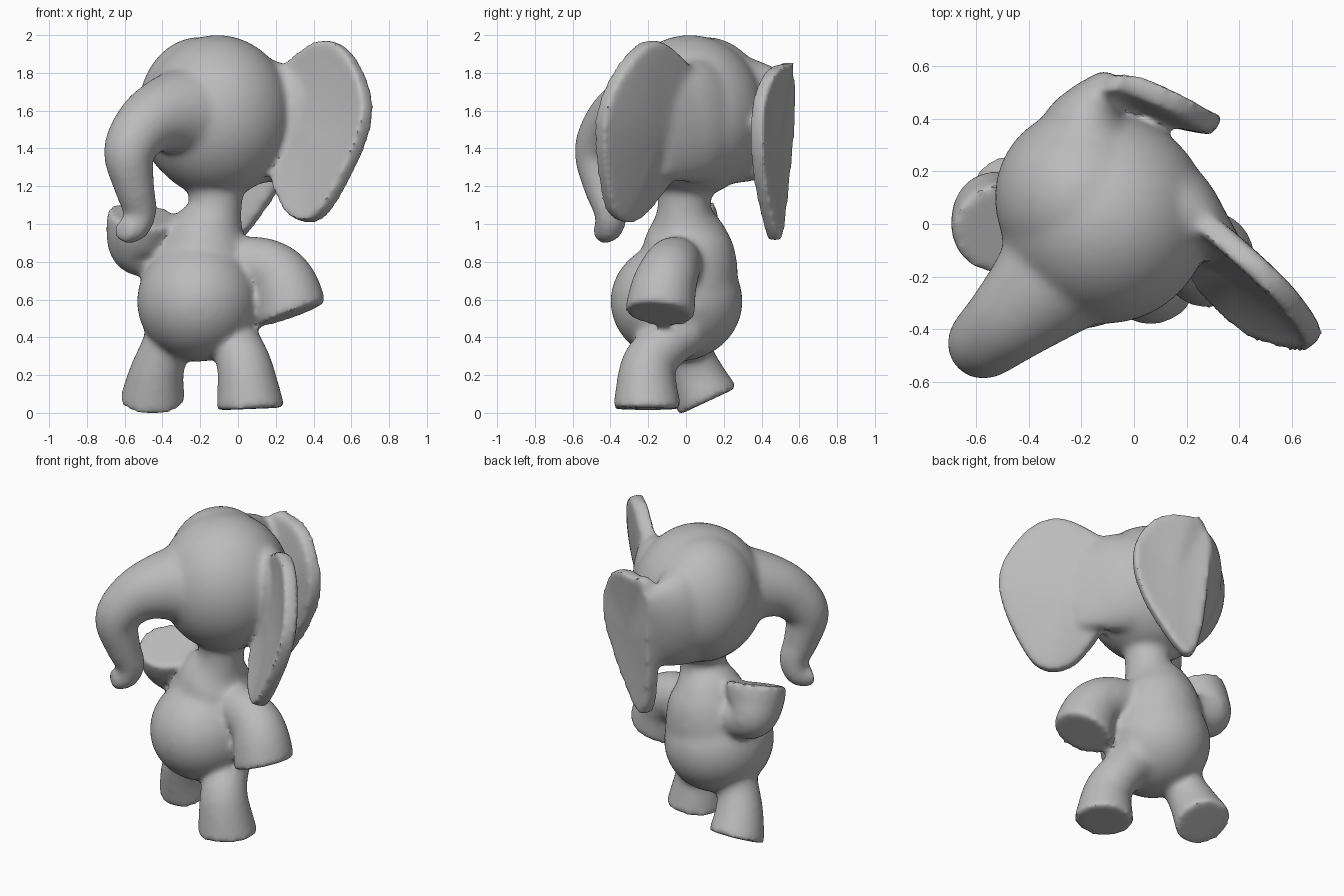
import bpy, bmesh, math
from mathutils import Vector, Matrix

if "Cube" in bpy.data.objects:
    bpy.data.objects.remove(bpy.data.objects["Cube"], do_unlink=True)

bm = bmesh.new()


def spline(pts, steps, closed=False):
    """Catmull-Rom through tuples of any length."""
    n = len(pts)
    get = (lambda i: pts[i % n]) if closed else (lambda i: pts[min(max(i, 0), n - 1)])
    out = []
    for i in range(n if closed else n - 1):
        a, b, c, d = (get(i + k) for k in (-1, 0, 1, 2))
        for s in range(steps):
            t = s / steps
            out.append([0.5 * (2 * q + (r - p) * t + (2 * p - 5 * q + 4 * r - s4) * t * t
                               + (3 * q - p - 3 * r + s4) * t ** 3)
                        for p, q, r, s4 in zip(a, b, c, d)])
    if not closed:
        out.append(list(pts[-1]))
    return out


def ball(centre, radii):
    m = Matrix.Translation(centre) @ Matrix.Diagonal((*radii, 1))
    bmesh.ops.create_uvsphere(bm, u_segments=48, v_segments=28, radius=1, matrix=m)


def limb(path, cap=None, sides=32):
    """Tapered tube through (x, y, z, radius) or (x, y, z, half width, half height);
    cap is the facing of the flat end."""
    rows = spline(path, 6)
    pos = [Vector(r[:3]) for r in rows]
    last, rings = len(rows) - 1, []
    for i, row in enumerate(rows):
        tan = (pos[min(i + 1, last)] - pos[max(i - 1, 0)]).normalized()
        if cap and i > last - 5:
            tan = tan.lerp(Vector(cap).normalized(), (i - last + 5) / 5).normalized()
        if i == 0:
            side = tan.cross((0, 0, 1)) if abs(tan.z) < 0.9 else tan.orthogonal()
        side = (side - tan * side.dot(tan)).normalized()
        up = tan.cross(side)
        ang = [2 * math.pi * k / sides for k in range(sides)]
        rings.append([bm.verts.new(pos[i] + side * row[3] * math.cos(a)
                                   + up * row[-1] * math.sin(a)) for a in ang])
    for r, s in zip(rings, rings[1:]):
        for k in range(sides):
            j = (k + 1) % sides
            bm.faces.new((r[k], r[j], s[j], s[k]))
    bm.faces.new(rings[0][::-1])
    bm.faces.new(rings[-1])


def ear(outline, facing, thick, dish):
    """Flap with a smooth outline; the facing side is hollowed by dish."""
    rim = [Vector(p) for p in spline(outline, 6, True)]
    mid = sum(rim, Vector()) / len(rim)
    n = Vector(facing).normalized()
    levels = (1, 0.8, 0.6, 0.4, 0.2)
    sheets = []
    for half in (thick / 2, -thick / 2):
        rows = []
        for f in levels:
            push = n * (half * (1 + 0.3 * (1 - f)) - dish * (1 - f * f))
            rows.append([bm.verts.new(mid + (p - mid) * f + push) for p in rim])
        tip = bm.verts.new(mid + n * (half * 1.3 - dish))
        sheets.append((rows, tip))
    count = len(rim)
    for k in range(count):
        j = (k + 1) % count
        for rows, tip in sheets:
            for r, s in zip(rows, rows[1:]):
                bm.faces.new((r[k], r[j], s[j], s[k]))
            bm.faces.new((rows[-1][k], rows[-1][j], tip))
        a, b = sheets[0][0][0], sheets[1][0][0]
        bm.faces.new((a[k], b[k], b[j], a[j]))


# head with a soft crown, belly and neck
ball((-0.11, 0.02, 1.57), (0.40, 0.40, 0.43))
ball((-0.20, 0.10, 1.59), (0.33, 0.34, 0.40))
ball((-0.21, -0.05, 0.59), (0.325, 0.35, 0.32))
limb([(-0.20, -0.04, 0.60, 0.325), (-0.18, 0.005, 0.80, 0.27), (-0.16, 0.0, 0.95, 0.215),
      (-0.12, -0.01, 1.09, 0.14), (-0.12, 0.0, 1.25, 0.17)])

# trunk
limb([(-0.20, -0.10, 1.58, 0.30), (-0.36, -0.26, 1.58, 0.215), (-0.49, -0.38, 1.52, 0.165),
      (-0.575, -0.455, 1.38, 0.137), (-0.55, -0.435, 1.20, 0.108), (-0.52, -0.40, 1.07, 0.09),
      (-0.55, -0.41, 0.98, 0.078), (-0.615, -0.46, 0.96, 0.06)], cap=(-0.6, -0.8, 0))

# left arm hanging, right arm raised
limb([(-0.05, -0.04, 0.79, 0.12), (0.08, -0.06, 0.79, 0.145), (0.20, -0.09, 0.74, 0.16),
      (0.26, -0.12, 0.65, 0.175), (0.29, -0.14, 0.52, 0.187)], cap=(0.34, -0.1, -0.94))
limb([(-0.34, 0.05, 0.82, 0.12), (-0.46, 0.06, 0.84, 0.13), (-0.525, 0.05, 0.88, 0.155),
      (-0.525, 0.01, 0.96, 0.175), (-0.505, -0.02, 1.05, 0.185)], cap=(0.12, -0.35, 0.9))

# left leg in front, right leg kicked back
limb([(-0.06, 0.0, 0.45, 0.15), (-0.015, -0.10, 0.37, 0.135), (0.035, -0.20, 0.245, 0.147),
      (0.068, -0.205, 0.02, 0.182)], cap=(0.04, 0, -1))
limb([(-0.34, 0.0, 0.44, 0.14), (-0.39, 0.01, 0.33, 0.13), (-0.43, 0.05, 0.21, 0.145),
      (-0.455, 0.115, 0.06, 0.175)], cap=(0, 0.42, -0.9))

# left ear spread towards the front, with its flared root
ear([(0.10, 0.10, 1.70), (0.25, 0.02, 1.83), (0.45, -0.15, 1.97), (0.60, -0.30, 1.89),
     (0.69, -0.44, 1.64), (0.63, -0.46, 1.38), (0.47, -0.41, 1.08), (0.36, -0.32, 1.01),
     (0.26, -0.22, 1.07), (0.18, -0.08, 1.25), (0.06, 0.05, 1.45)],
    (-0.74, -0.64, 0.22), 0.09, 0.05)
limb([(0.0, 0.08, 1.55, 0.29, 0.35), (0.15, 0.05, 1.54, 0.19, 0.33),
      (0.27, -0.03, 1.52, 0.11, 0.30), (0.38, -0.13, 1.50, 0.05, 0.26)])

# right ear folded behind the head, with its flared root
ear([(-0.11, 0.54, 1.81), (0.0, 0.53, 1.85), (0.18, 0.45, 1.81), (0.29, 0.39, 1.67),
     (0.32, 0.375, 1.48), (0.24, 0.39, 1.24), (0.05, 0.45, 0.96), (-0.05, 0.48, 0.92),
     (-0.11, 0.51, 1.12), (-0.13, 0.54, 1.45)],
    (0.5, 0.86, 0), 0.085, 0.02)
limb([(-0.17, 0.18, 1.56, 0.29, 0.36), (-0.18, 0.33, 1.54, 0.20, 0.33),
      (-0.15, 0.43, 1.52, 0.13, 0.30), (-0.09, 0.53, 1.50, 0.05, 0.26)])

bmesh.ops.recalc_face_normals(bm, faces=bm.faces)
mesh = bpy.data.meshes.new("elephant_skin")
bm.to_mesh(mesh)
bm.free()
body = bpy.data.objects.new("elephant_skin", mesh)
bpy.context.collection.objects.link(body)

# fuse the parts into one soft skin
fuse = body.modifiers.new("fuse", 'REMESH')
fuse.mode = 'VOXEL'
fuse.voxel_size = 0.018
soften = body.modifiers.new("soften", 'SMOOTH')
soften.factor = 0.5
soften.iterations = 14
bpy.ops.object.select_all(action='DESELECT')
body.select_set(True)
bpy.context.view_layer.objects.active = body
bpy.ops.object.convert(target='MESH')

# stand it on the floor
low = min(v.co.z for v in body.data.vertices)
body.data.transform(Matrix.Translation((0, 0, -low)))

grey = bpy.data.materials.new("plain_grey")
grey.use_nodes = True
colour = (0.5, 0.5, 0.5, 1)
grey.diffuse_color = colour
grey.node_tree.nodes["Principled BSDF"].inputs["Base Color"].default_value = colour
body.data.materials.clear()
body.data.materials.append(grey)
bpy.ops.object.shade_smooth_by_angle(angle=math.radians(40))
